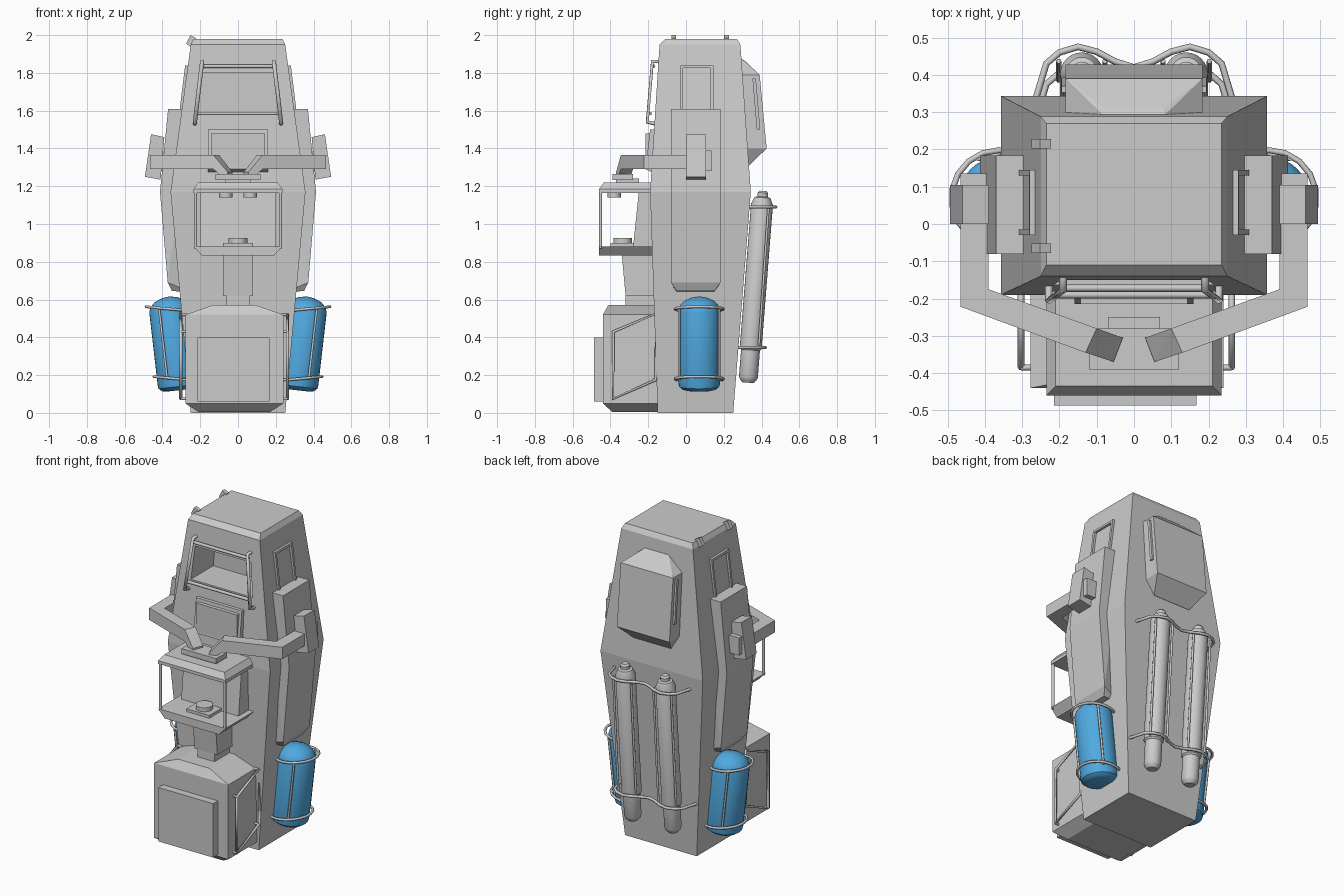
import bpy, bmesh
from math import cos, sin, radians
from mathutils import Vector

if "Cube" in bpy.data.objects:
    bpy.data.objects.remove(bpy.data.objects["Cube"])


def finish(name, bm, color=None):
    bmesh.ops.recalc_face_normals(bm, faces=bm.faces)
    me = bpy.data.meshes.new(name)
    bm.to_mesh(me)
    bm.free()
    ob = bpy.data.objects.new(name, me)
    bpy.context.collection.objects.link(ob)
    if color:
        me.materials.append(color)
    return ob


def hull(name, pts):
    bm = bmesh.new()
    vs = [bm.verts.new(p) for p in pts]
    bmesh.ops.convex_hull(bm, input=vs)
    bmesh.ops.delete(bm, geom=[v for v in bm.verts if not v.link_faces], context='VERTS')
    bmesh.ops.dissolve_limit(bm, angle_limit=radians(1), verts=bm.verts, edges=bm.edges)
    return finish(name, bm)


def rings(name, *rs):
    # each ring: x0, x1, y0, y1, z
    return hull(name, [(x, y, r[4]) for r in rs for x in r[:2] for y in r[2:4]])


def box(name, x0, x1, y0, y1, z0, z1):
    return rings(name, (x0, x1, y0, y1, z0), (x0, x1, y0, y1, z1))


def lathe(name, a, b, profile, n=28, color=None):
    # profile of (distance along a-b in 0..1, radius)
    a, b = Vector(a), Vector(b)
    q = (b - a).to_track_quat('Z', 'Y')
    bm = bmesh.new()
    loops = [[bm.verts.new(a.lerp(b, t) + q @ Vector((r * cos(i * 6.28319 / n), r * sin(i * 6.28319 / n), 0)))
              for i in range(n)] for t, r in profile]
    for l0, l1 in zip(loops, loops[1:]):
        for i in range(n):
            bm.faces.new((l0[i], l0[(i + 1) % n], l1[(i + 1) % n], l1[i]))
    bm.faces.new(loops[0])
    bm.faces.new(loops[-1])
    ob = finish(name, bm, color)
    bpy.ops.object.select_all(action='DESELECT')
    ob.select_set(True)
    bpy.context.view_layer.objects.active = ob
    bpy.ops.object.shade_smooth_by_angle(angle=radians(35))
    return ob


def tube(name, pts, r=0.008, closed=False):
    cu = bpy.data.curves.new(name, 'CURVE')
    cu.dimensions = '3D'
    cu.bevel_depth, cu.bevel_resolution, cu.use_fill_caps = r, 1, True
    sp = cu.splines.new('POLY')
    sp.points.add(len(pts) - 1)
    for p, c in zip(sp.points, pts):
        p.co = (*c, 1)
    sp.use_cyclic_u = closed
    ob = bpy.data.objects.new(name, cu)
    bpy.context.collection.objects.link(ob)
    return ob


def cut(ob, cutter):
    m = ob.modifiers.new('cut', 'BOOLEAN')
    m.operation, m.object, m.solver = 'DIFFERENCE', cutter, 'EXACT'
    cutter.hide_render = True
    cutter.hide_set(True)


blue = bpy.data.materials.new('blue')
blue.diffuse_color = (0.08, 0.40, 0.75, 1)
blue.use_nodes = True
blue.node_tree.nodes["Principled BSDF"].inputs["Base Color"].default_value = blue.diffuse_color

# tapered main hull with a recessed front window
body = rings('main_body', (-.25, .25, -.15, .25, 0), (-.357, .357, -.19, .343, 1.17),
             (-.25, .25, -.14, .288, 1.95), (-.235, .235, -.11, .27, 1.98))
cut(body, rings('window_cutter', (-.215, .215, -.3, .06, 1.59), (-.195, .195, -.3, .06, 1.8)))

# window bars and chest plate
for s in (1, -1):
    tube('window_rail', [(.19 * s, -.14, 1.86), (.19 * s, -.178, 1.86), (.228 * s, -.205, 1.54),
                         (.228 * s, -.16, 1.53)], .011)
tube('window_top_bar', [(-.195, -.172, 1.835), (.195, -.172, 1.835)], .01)
tube('window_bottom_bar', [(-.22, -.19, 1.585), (.22, -.19, 1.585)], .01)
hull('chest_plate', [(x, y, z) for x in (-.16, .16) for y, z in
                     ((-.15, 1.5), (-.19, 1.5), (-.215, 1.29), (-.15, 1.26))])
box('chest_plate_inset', -.143, .143, -.215, -.17, 1.3, 1.48)

# roof latches
for y in (.215, -.065):
    hull('roof_latch', [(x, y + d, z) for d in (-.013, .013) for x, z in
                        ((-.275, 1.955), (-.252, 2.0), (-.222, 1.985), (-.245, 1.935))])

for s in (1, -1):
    # kinked side panel
    hull('side_panel', [(x * s, y, z) for x, y0, y1, z in
                        ((.25, -.05, .15, .64), (.35, -.05, .15, .645), (.372, -.08, .183, .69),
                         (.413, -.08, .183, 1.17), (.37, -.08, .183, 1.61), (.25, -.08, .183, 1.61))
                        for y in (y0, y1)])
    # side window frame with recess
    fr = hull('side_window_frame', [(x * s, y, z) for y in (-.03, .145) for x, z in
                                    ((.24, 1.58), (.312, 1.58), (.28, 1.84), (.24, 1.84))])
    cut(fr, hull('side_window_cutter', [(x * s, y, z) for y in (-.015, .13) for x, z in
                                        ((.29, 1.6), (.35, 1.6), (.35, 1.825), (.265, 1.825))]))
    # shoulder block, arm and hand
    hull('shoulder', [(x * s, y, z) for y in (0, .105) for x, z in
                      ((.39, 1.46), (.46, 1.475), (.493, 1.25), (.41, 1.235))])
    box('shoulder_knob', min(.395 * s, .465 * s), max(.395 * s, .465 * s), .1, .135, 1.28, 1.39)
    outer = [(.39, 0), (.465, 0), (.465, -.222), (.39, -.175)]
    hull('upper_arm', [(x * s, y, z) for x, y in outer for z in (1.29, 1.365)])
    hull('forearm', [(x * s, y, z) for x, y in ((.39, -.175), (.465, -.222), (.13, -.345), (.10, -.28))
                     for z in (1.29, 1.365)])
    hull('hand', [(x * s, y, z + d) for x, y, z in ((.10, -.28, 1.29), (.13, -.345, 1.29),
                                                    (.055, -.37, 1.225), (.03, -.305, 1.225))
                  for d in (0, .075 if z > 1.25 else .05)])
    # front desk post and lamp
    tube('desk_post', [(.225 * s, -.452, .87), (.225 * s, -.452, 1.18)], .009)
    lathe('desk_lamp', (.065 * s, -.38, 1.14), (.065 * s, -.38, 1.18), [(0, .035), (1, .035)], 12)

    # blue tank with cage
    c = lambda z: .315 + (z - .15) * .115
    base, top = Vector((c(.12) * s, .07, .12)), Vector((c(.615) * s, .07, .615))
    lathe('side_tank', base, top, [(0, .07), (.01, .09), (.04, .107), (.08, .11), (.86, .11), (.91, .1),
                                   (.955, .078), (.985, .045), (1, .01)], 32, blue)
    for z in (.18, .55):
        tube('tank_ring', [((c(z) + .128 * cos(radians(a))) * s, .07 + .128 * sin(radians(a)),
                            z + .012 * cos(radians(a))) for a in range(-130, 131, 20)], .008)
    for a in (-62, 62):
        tube('tank_rod', [((c(z) + .12 * cos(radians(a))) * s, .07 + .12 * sin(radians(a)), z)
                          for z in (.175, .56)], .007)

    # back cylinder
    lathe('back_cylinder', (.14 * s, .328, .16), (.14 * s, .408, 1.175),
          [(0, .03), (.015, .044), (.03, .05), (.17, .05), (.18, .058), (.93, .058), (.965, .042),
           (.97, .028), (.99, .028), (1, .018)], 24)
    for dx in (-.062, .062):
        tube('back_rod', [((.14 + dx) * s, .385, .34), ((.14 + dx) * s, .437, 1.09)], .007)
    # vent strip on the back pod
    hull('pod_vent', [(x * s, y + d, z) for x in (.17, .195) for d in (0, .018)
                      for y, z in ((.352, 1.77), (.375, 1.5))])

# wavy straps around the back cylinders
for z, dy in ((1.09, 0), (.345, -.055)):
    half = [(.265, .33), (.235, .43), (.2, .46), (.15, .475), (.1, .462), (.05, .435), (0, .42)]
    path = half + [(-x, y) for x, y in half[-2::-1]]
    tube('back_strap', [(x, y + dy, z) for x, y in path], .009)

# back pod
hull('back_pod', [(x * s, y, z) for s in (1, -1) for x, y, z in
                  ((.08, .29, 1.875), (.08, .31, 1.865), (.183, .39, 1.79), (.183, .427, 1.4),
                   (.183, .28, 1.79), (.183, .3, 1.4), (.13, .335, 1.31), (.13, .3, 1.31))])

# front desk: lid, tray, back wall, neck and instruments
rings('desk_lid', (-.235, .235, -.46, -.18, 1.165), (-.235, .235, -.46, -.18, 1.185),
      (-.21, .21, -.435, -.18, 1.22))
rings('desk_tray', (-.19, .19, -.46, -.18, .832), (-.235, .235, -.46, -.18, .882))
rings('desk_back', (-.2, .2, -.28, -.16, .88), (-.2, .2, -.25, -.16, 1.17))
rings('desk_neck', (-.08, .08, -.32, -.16, .62), (-.08, .08, -.34, -.16, .84))
box('neck_base', -.06, .06, -.32, -.16, .56, .63)
box('control_base', -.08, .08, -.4, -.27, .88, .9)
lathe('control_dial', (0, -.335, .89), (0, -.335, .925), [(0, .05), (1, .05)], 16)
box('hand_plate', -.12, .12, -.39, -.28, 1.232, 1.265)
box('plate_stem', -.07, .07, -.37, -.25, 1.2, 1.24)

# lower front locker with door and side racks
rings('locker', (-.21, .17, -.39, -.1, 0.005), (-.278, .24, -.44, -.1, .05),
      (-.278, .24, -.44, -.1, .52), (-.13, .09, -.41, -.1, .572))
box('locker_door', -.215, .167, -.487, -.43, .06, .4)
for x, wall in ((.262, .23), (-.303, -.27)):
    tube('side_rack', [(x, -.385, .075), (x, -.385, .43), (x, -.16, .525), (x, -.16, .175)], .009, True)
    for y, z in ((-.385, .075), (-.385, .43), (-.17, .52), (-.17, .175)):
        tube('rack_bracket', [(x, y, z), (wall, y, z)], .008)
